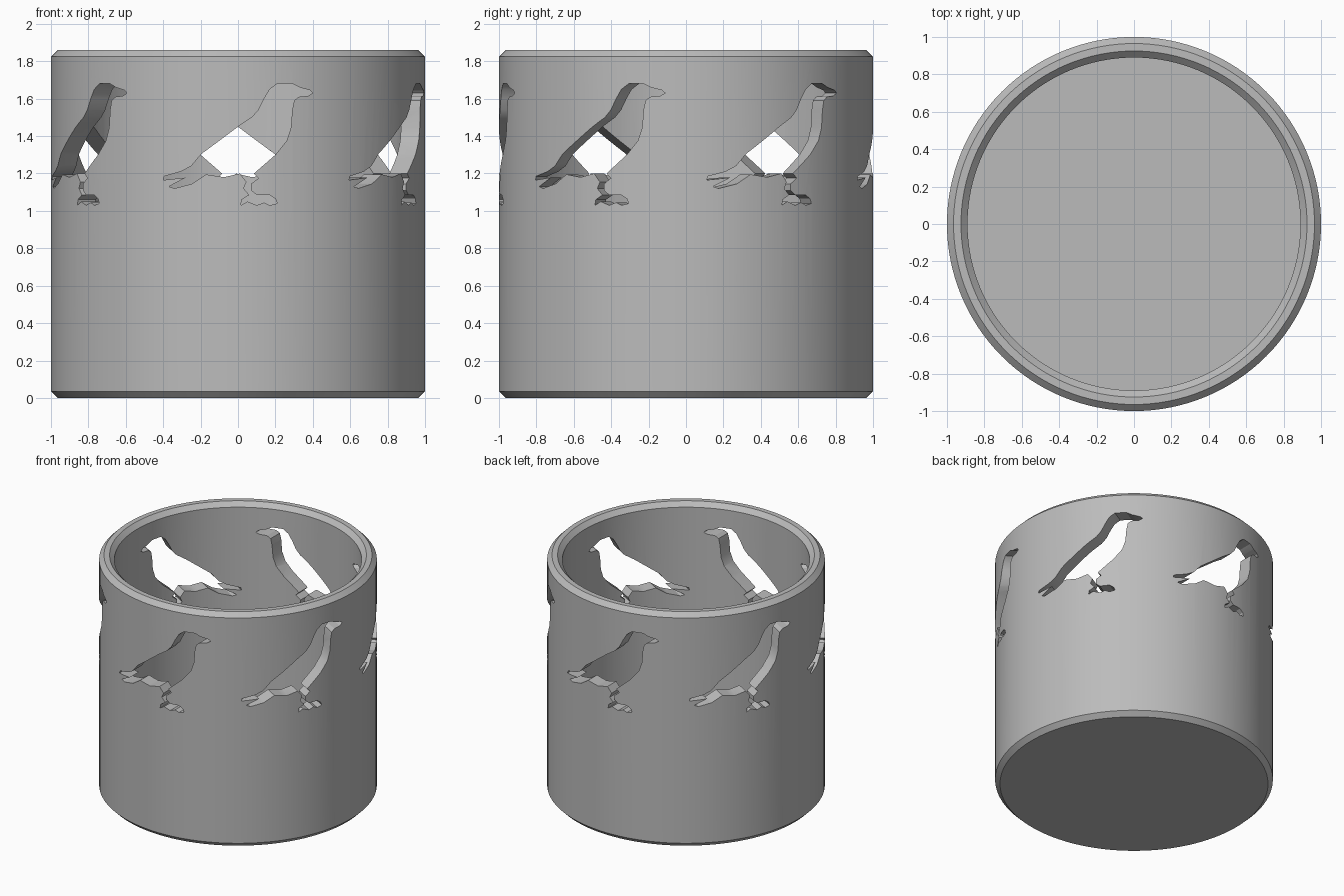
import bpy, bmesh, math
from mathutils import Matrix, Vector

if "Cube" in bpy.data.objects:
    bpy.data.objects.remove(bpy.data.objects["Cube"])

SEGMENTS = 128
BIRDS = 6

grey = bpy.data.materials.new("matte grey")
grey.diffuse_color = (0.5, 0.5, 0.5, 1)
grey.use_nodes = True
grey.node_tree.nodes["Principled BSDF"].inputs["Base Color"].default_value = grey.diffuse_color


def make_object(name, bm):
    bmesh.ops.recalc_face_normals(bm, faces=bm.faces)
    mesh = bpy.data.meshes.new(name)
    bm.to_mesh(mesh)
    bm.free()
    mesh.materials.append(grey)
    obj = bpy.data.objects.new(name, mesh)
    bpy.context.collection.objects.link(obj)
    return obj


# Cup: lathed section (radius, height) with chamfered rim and base
section = [(0.965, 0), (1, 0.035), (1, 1.825), (0.965, 1.86),
           (0.925, 1.86), (0.89, 1.825), (0.89, 0.11)]
bm = bmesh.new()
rings = []
for r, z in section:
    rings.append([bm.verts.new((r * math.cos(a), r * math.sin(a), z))
                  for a in (2 * math.pi * i / SEGMENTS for i in range(SEGMENTS))])
for low, high in zip(rings, rings[1:]):
    for i in range(SEGMENTS):
        j = (i + 1) % SEGMENTS
        bm.faces.new((low[i], low[j], high[j], high[i]))
bm.faces.new(rings[0])    # underside
bm.faces.new(rings[-1])   # inner floor
cup = make_object("cup", bm)

# Bird silhouette (x, z): head and back, tail, leg and foot, breast and beak
bird = [(.40, 1.63), (.385, 1.645), (.33, 1.66), (.29, 1.68), (.21, 1.68), (.17, 1.65),
        (.14, 1.60), (.11, 1.54), (.075, 1.50), (0, 1.45), (-.10, 1.375), (-.195, 1.305),
        (-.25, 1.24), (-.305, 1.21), (-.395, 1.185), (-.40, 1.165), (-.28, 1.178),
        (-.37, 1.13), (-.34, 1.12), (-.245, 1.145), (-.17, 1.195), (-.075, 1.18),
        (.01, 1.20), (.045, 1.155), (.03, 1.12), (.06, 1.085), (.02, 1.06), (.015, 1.03),
        (.05, 1.05), (.10, 1.03), (.14, 1.045), (.17, 1.03), (.21, 1.04), (.20, 1.065),
        (.17, 1.085), (.10, 1.085), (.07, 1.11), (.07, 1.145), (.11, 1.175), (.085, 1.20),
        (.20, 1.30), (.26, 1.375), (.283, 1.445), (.29, 1.54), (.30, 1.59),
        (.325, 1.61), (.375, 1.615)]

# Bird cutters: straight prisms through one wall, repeated around the cup
bm = bmesh.new()
for k in range(BIRDS):
    turn = Matrix.Rotation(2 * math.pi * k / BIRDS, 4, 'Z')
    face = bm.faces.new([bm.verts.new(turn @ Vector((x, -1.1, z))) for x, z in bird])
    moved = bmesh.ops.extrude_face_region(bm, geom=[face], use_keep_orig=True)["geom"]
    bmesh.ops.translate(bm, vec=turn @ Vector((0, 0.4, 0)),
                        verts=[v for v in moved if isinstance(v, bmesh.types.BMVert)])
cutter = make_object("bird_cutter", bm)
cutter.hide_render = True
cutter.hide_viewport = True

cut = cup.modifiers.new("bird cutouts", 'BOOLEAN')
cut.operation = 'DIFFERENCE'
cut.solver = 'EXACT'
cut.object = cutter

# Apply the cuts, then smooth the round walls
bpy.context.view_layer.objects.active = cup
cup.select_set(True)
bpy.ops.object.modifier_apply(modifier=cut.name)
bpy.data.objects.remove(cutter)
bpy.ops.object.shade_smooth_by_angle(angle=math.radians(25))
